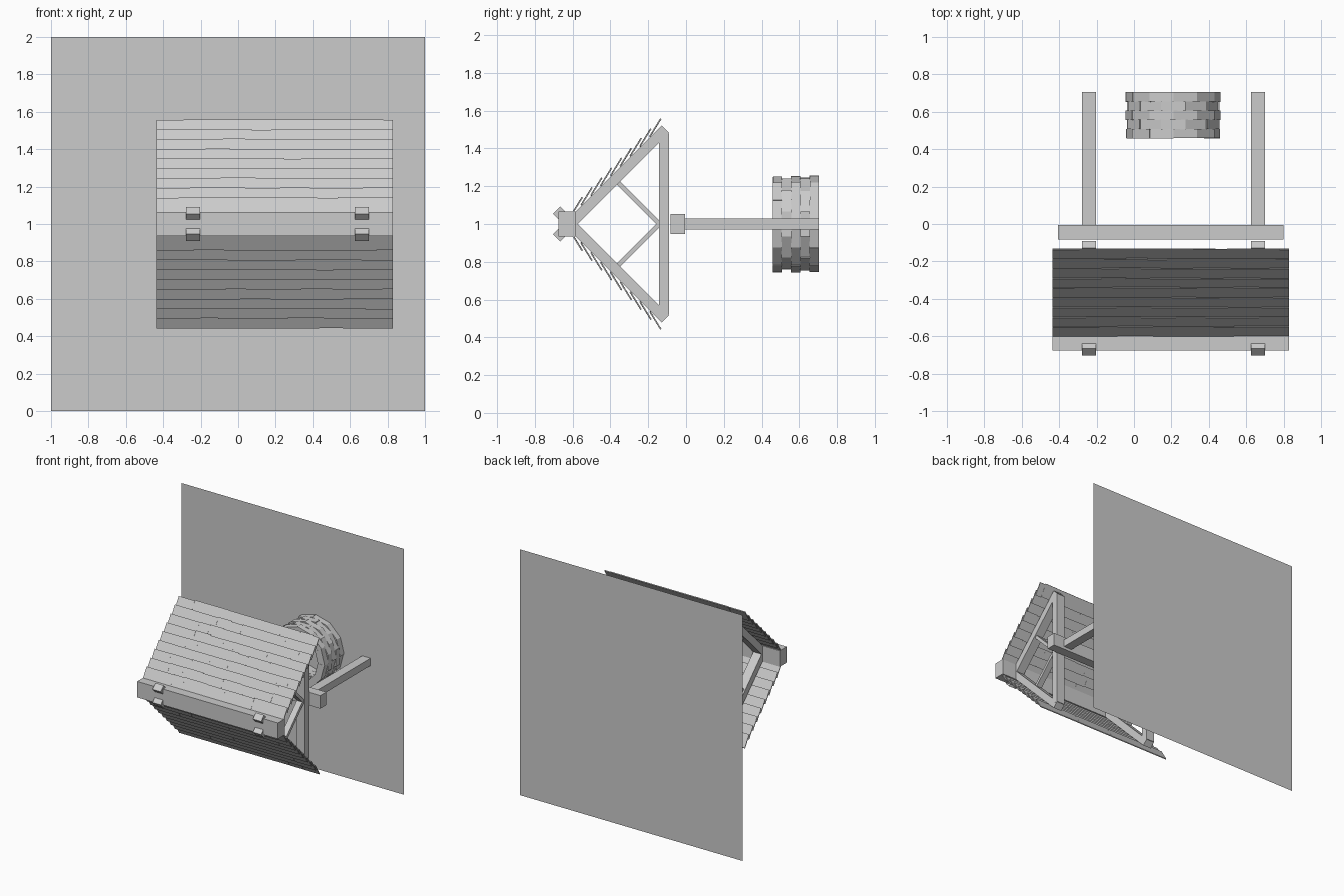
import bpy, bmesh, math, random
from mathutils import Matrix, Vector

random.seed(4)
if "Cube" in bpy.data.objects:
    bpy.data.objects.remove(bpy.data.objects["Cube"], do_unlink=True)

GREY = (0.6, 0.6, 0.6, 1)
mat = bpy.data.materials.new("plain grey")
mat.use_nodes = True
mat.diffuse_color = GREY
mat.node_tree.nodes["Principled BSDF"].inputs["Base Color"].default_value = GREY

AXIS_Z = 1.0      # height of the well's axis, which runs along y
BACK = 0.705      # y of the ground sheet
POSTS = {"right": -0.24, "left": 0.6625}


def finish(name, bm):
    bmesh.ops.recalc_face_normals(bm, faces=bm.faces)
    mesh = bpy.data.meshes.new(name)
    bm.to_mesh(mesh)
    bm.free()
    mesh.materials.append(mat)
    obj = bpy.data.objects.new(name, mesh)
    bpy.context.collection.objects.link(obj)
    return obj


def box(name, x, y, z):
    """Box between (low, high) pairs on each axis."""
    bm = bmesh.new()
    low, high = Vector((x[0], y[0], z[0])), Vector((x[1], y[1], z[1]))
    m = Matrix.Translation((low + high) / 2) @ Matrix.Diagonal((high - low).to_4d())
    bmesh.ops.create_cube(bm, size=1, matrix=m)
    return finish(name, bm)


def strut(name, x, start, end, thick, width):
    """Timber in the y-z plane, running between two (y, z) points."""
    a, b = Vector((x, *start)), Vector((x, *end))
    d = b - a
    bm = bmesh.new()
    m = (Matrix.Translation((a + b) / 2)
         @ Matrix.Rotation(math.atan2(d.z, d.y), 4, "X")
         @ Matrix.Diagonal((width, d.length, thick, 1)))
    bmesh.ops.create_cube(bm, size=1, matrix=m)
    return finish(name, bm)


def hexahedron(bm, corners):
    """Closed block from two matching rings of four corners."""
    v = [bm.verts.new(c) for c in corners]
    bm.faces.new(v[:4])
    bm.faces.new(v[4:])
    for i in range(4):
        j = (i + 1) % 4
        bm.faces.new((v[i], v[j], v[j + 4], v[i + 4]))


# Ground sheet
bm = bmesh.new()
bm.faces.new([bm.verts.new(c) for c in
              ((-1, BACK, 0), (1, BACK, 0), (1, BACK, 2), (-1, BACK, 2))])
finish("ground_sheet", bm)

# Posts, cross beam and ridge beam
for side, x in POSTS.items():
    box(side + "_post", (x - 0.0375, x + 0.0375), (-0.04, BACK), (0.97, 1.03))
box("cross_beam", (-0.405, 0.80), (-0.082, -0.005), (0.947, 1.053))
box("ridge_beam", (-0.435, 0.83), (-0.675, -0.585), (0.935, 1.065))

# Roof trusses: tie, crossing rafters and braces
for side, x in POSTS.items():
    box(side + "_tie", (x - 0.0375, x + 0.0375), (-0.143, -0.09), (0.52, 1.48))
    for half, s in (("upper", 1), ("lower", -1)):
        strut(f"{side}_{half}_rafter", x, (-0.685, AXIS_Z - 0.0725 * s),
              (-0.11, AXIS_Z + 0.5025 * s), 0.054, 0.0745)
        strut(f"{side}_{half}_brace", x, (-0.14, AXIS_Z),
              (-0.365, AXIS_Z + 0.225 * s), 0.025, 0.05)


# Roof slopes: overlapping rows of thin shingles
def shingles(name, s):
    bm = bmesh.new()
    out = Vector((-1, 1)).normalized() * 0.007
    for row in range(9):
        x = -0.435
        while x < 0.829:
            x2 = x + random.uniform(0.09, 0.2)
            if x2 > 0.78:
                x2 = 0.83
            slip = random.uniform(-0.003, 0.002)
            tip = Vector((-0.132 + slip, 0.553 + slip)) - Vector((1, 1)) * 0.0519 * (8 - row)
            top = tip + Vector((-0.056, -0.091))
            ring = (top, tip, tip + out, top + out)
            hexahedron(bm, [(px, p.x, AXIS_Z + s * p.y) for px in (x, x2) for p in ring])
            x = x2
    finish(name, bm)


shingles("upper_shingles", 1)
shingles("lower_shingles", -1)

# Stone ring: five staggered courses of twelve blocks
bm = bmesh.new()
COUNT, INNER, COURSE = 12, 0.19, 0.049
for course in range(5):
    y = 0.46 + COURSE * course
    for k in range(COUNT):
        outer = 0.252 + random.uniform(-0.005, 0.005)
        lip = random.uniform(0, 0.003)
        a = math.tau / COUNT * (k + 0.5 * (course % 2))
        b = a + math.tau / COUNT
        ring = ((INNER, a), (outer, a), (outer, b), (INNER, b))
        hexahedron(bm, [(0.21 + r * math.cos(t), py, AXIS_Z + r * math.sin(t))
                        for py in (y - lip, y + COURSE) for r, t in ring])
finish("stone_ring", bm)
